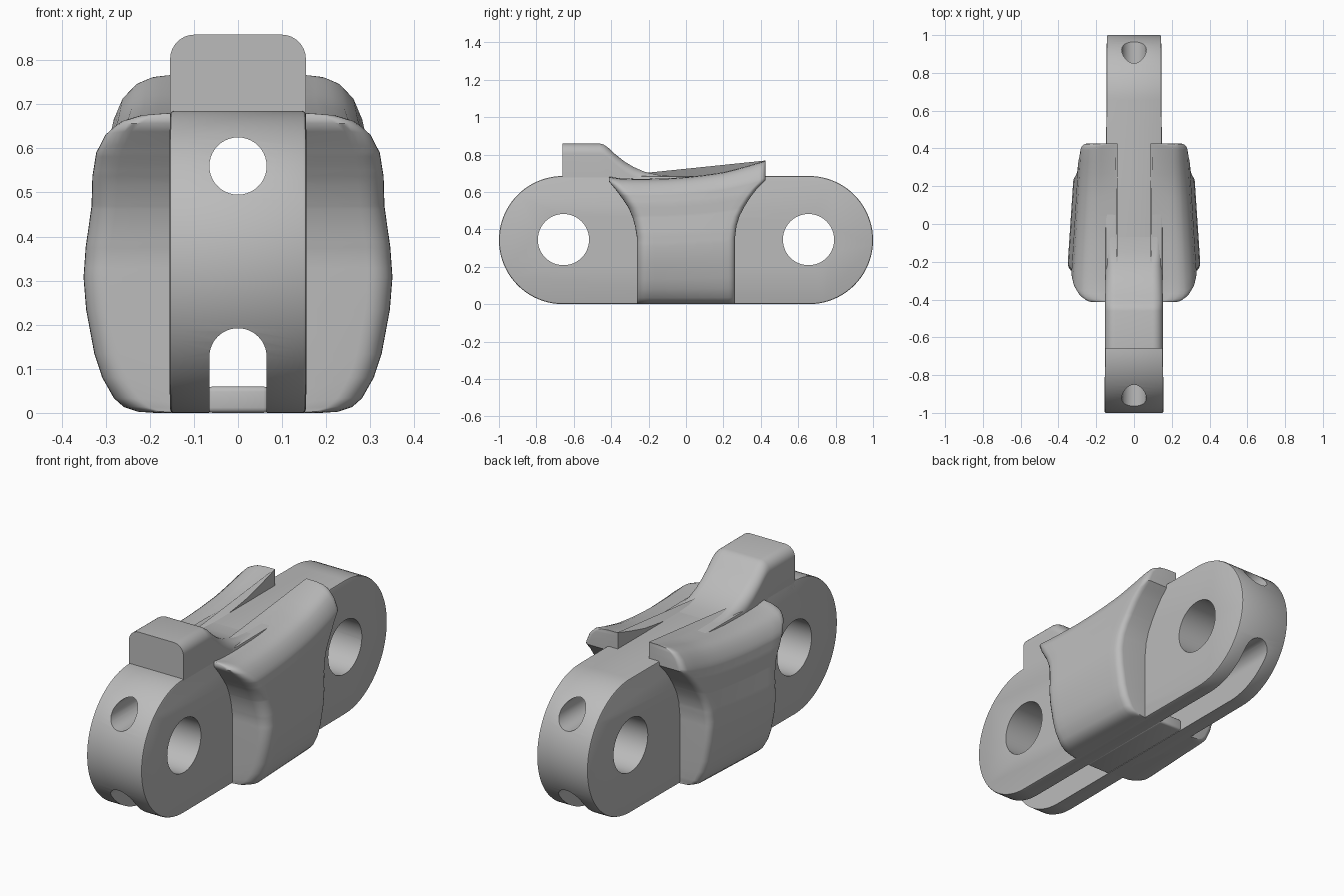
import bpy, bmesh, math

old = bpy.data.objects.get("Cube")
if old:
    bpy.data.objects.remove(old, do_unlink=True)

GRAY = (0.5, 0.5, 0.5, 1)
steel = bpy.data.materials.new("plain_gray")
steel.use_nodes = True
steel.diffuse_color = GRAY
steel.node_tree.nodes["Principled BSDF"].inputs["Base Color"].default_value = GRAY


def interp(points, t):
    """Piecewise linear lookup in a list of (key, value)."""
    for (a, va), (b, vb) in zip(points, points[1:]):
        if t <= b:
            return va + (vb - va) * max(0, t - a) / (b - a)
    return points[-1][1]


def arc(cx, cy, r, start, end, n):
    return [(cx + r * math.cos(math.radians(start + (end - start) * i / n)),
             cy + r * math.sin(math.radians(start + (end - start) * i / n)))
            for i in range(n + 1)]


def loft(name, rings):
    """Closed solid through rings with equal point counts."""
    bm = bmesh.new()
    rows = [[bm.verts.new(p) for p in ring] for ring in rings]
    n = len(rows[0])
    for a, b in zip(rows, rows[1:]):
        for i in range(n):
            j = (i + 1) % n
            bm.faces.new((a[i], a[j], b[j], b[i]))
    bm.faces.new(rows[0][::-1])
    bm.faces.new(rows[-1])
    bmesh.ops.recalc_face_normals(bm, faces=bm.faces)
    mesh = bpy.data.meshes.new(name)
    bm.to_mesh(mesh)
    bm.free()
    obj = bpy.data.objects.new(name, mesh)
    bpy.context.collection.objects.link(obj)
    mesh.materials.append(steel)
    return obj


def activate(obj):
    bpy.ops.object.select_all(action='DESELECT')
    obj.select_set(True)
    bpy.context.view_layer.objects.active = obj


def apply(obj, kind, **settings):
    activate(obj)
    mod = obj.modifiers.new(kind.title(), kind)
    for key, value in settings.items():
        setattr(mod, key, value)
    bpy.ops.object.modifier_apply(modifier=mod.name)


def smooth(obj, angle=30):
    activate(obj)
    bpy.ops.object.shade_smooth_by_angle(angle=math.radians(angle))


def along_x(name, profile, width):
    return loft(name, [[(s * width(y), y, z) for y, z in profile] for s in (-1, 1)])


def along_y(name, profile, y0, y1):
    return loft(name, [[(x, y, z) for x, z in profile] for y in (y0, y1)])


def link_width(y):
    return 0.15 - 0.006 * y


# Link plate with rounded ends
R, PIN_Y = 0.3425, 0.6575
plate = along_x("link_plate",
                arc(PIN_Y, R, R, -90, 90, 40) + arc(-PIN_Y, R, R, 90, 270, 40), link_width)
apply(plate, 'BEVEL', width=0.008, segments=2, limit_method='ANGLE', angle_limit=math.radians(50))

# Pin holes, long bore and arched channel
cutters = [along_x("pin_cutter", arc(y, 0.345, 0.137, 0, 360, 48)[:-1], lambda v: 0.5)
           for y in (-0.655, 0.655)]
cutters.append(along_y("bore_cutter", arc(0, 0.56, 0.065, 0, 360, 40)[:-1], -1.2, 1.2))
cutters.append(along_y("channel_cutter", [(-0.065, -0.2), (0.065, -0.2)]
                       + arc(0, 0.127, 0.065, 0, 180, 24), -1.2, 1.2))
for cutter in cutters:
    apply(plate, 'BOOLEAN', operation='DIFFERENCE', solver='EXACT', object=cutter)
    bpy.data.objects.remove(cutter, do_unlink=True)
smooth(plate)

# Floor that closes the middle of the channel
floor = along_y("channel_floor", [(-0.07, 0), (0.07, 0), (0.07, 0.06), (-0.07, 0.06)], -0.28, 0.28)
apply(floor, 'BEVEL', width=0.012, segments=3)
smooth(floor)

# Raised stop on top, sweeping down to the plate
stop_line = [(-0.66, 0.858), (-0.46, 0.858), (-0.44, 0.853), (-0.42, 0.84), (-0.38, 0.803),
             (-0.33, 0.763), (-0.28, 0.733), (-0.22, 0.707), (-0.15, 0.691), (-0.07, 0.685),
             (0.05, 0.68)]
rings = []
for y, top in stop_line:
    w, r = link_width(y), min(0.055, top - 0.655)
    section = arc(w - r, top - r, r, 0, 90, 8) + arc(r - w, top - r, r, 90, 180, 8)
    rings.append([(x, y, z) for x, z in [(-w, 0.64), (w, 0.64)] + section])
smooth(loft("top_stop", rings))

# Flared side saddles, lofted from the bottom to the swept top
INNER = 0.088
side_line = [(0, 0.19), (0.004, 0.23), (0.02, 0.262), (0.05, 0.285), (0.12, 0.312), (0.2, 0.33),
             (0.35, 0.349), (0.46, 0.355), (0.56, 0.35), (0.7, 0.335), (0.8, 0.331),
             (0.88, 0.32), (0.94, 0.297), (0.98, 0.262), (0.995, 0.23), (1, 0.19), (1.001, 0.10)]
front_line = [(0, -0.262), (0.53, -0.262), (0.62, -0.272), (0.69, -0.285), (0.77, -0.308),
              (0.84, -0.34), (0.9, -0.372), (0.965, -0.413), (1, -0.413)]
back_line = [(0, 0.262), (0.49, 0.262), (0.58, 0.27), (0.65, 0.287), (0.71, 0.312),
             (0.77, 0.345), (0.82, 0.38), (0.865, 0.425), (1, 0.425)]
top_line = [(-0.42, 0.682), (-0.35, 0.672), (-0.25, 0.669), (-0.1, 0.672), (0, 0.679),
            (0.1, 0.69), (0.2, 0.705), (0.3, 0.73), (0.425, 0.767)]

levels = sorted({t for line in (side_line, front_line, back_line) for t, v in line})


def saddle_ring(t, side):
    y0, y1, xo = interp(front_line, t), interp(back_line, t), interp(side_line, t)
    rf, rb = min(0.06, xo - INNER), min(0.035, xo - INNER)
    outer = arc(xo - rf, y0 + 0.06, 1, 270, 360, 6)
    outer = [(xo - rf + (x - xo + rf) * rf, y0 + 0.06 + (y - y0 - 0.06) * 0.06) for x, y in outer]
    outer += [(xo, y0 + 0.06 + (y1 - y0 - 0.095) * i / 12) for i in range(1, 12)]
    outer += [(xo - rb + rb * math.cos(a), y1 - 0.035 + 0.035 * math.sin(a))
              for a in [math.pi / 2 * i / 5 for i in range(6)]]
    flat = [(INNER, y) for x, y in outer]
    ring = []
    for x, y in outer + flat[::-1]:
        taper = 1 - 0.25 * (y + 0.27)
        ring.append((side * (INNER + (x - INNER) * taper), y, t * interp(top_line, y)))
    return ring


for label, side in (("left", 1), ("right", -1)):
    smooth(loft(label + "_saddle", [saddle_ring(t, side) for t in levels]), 40)
